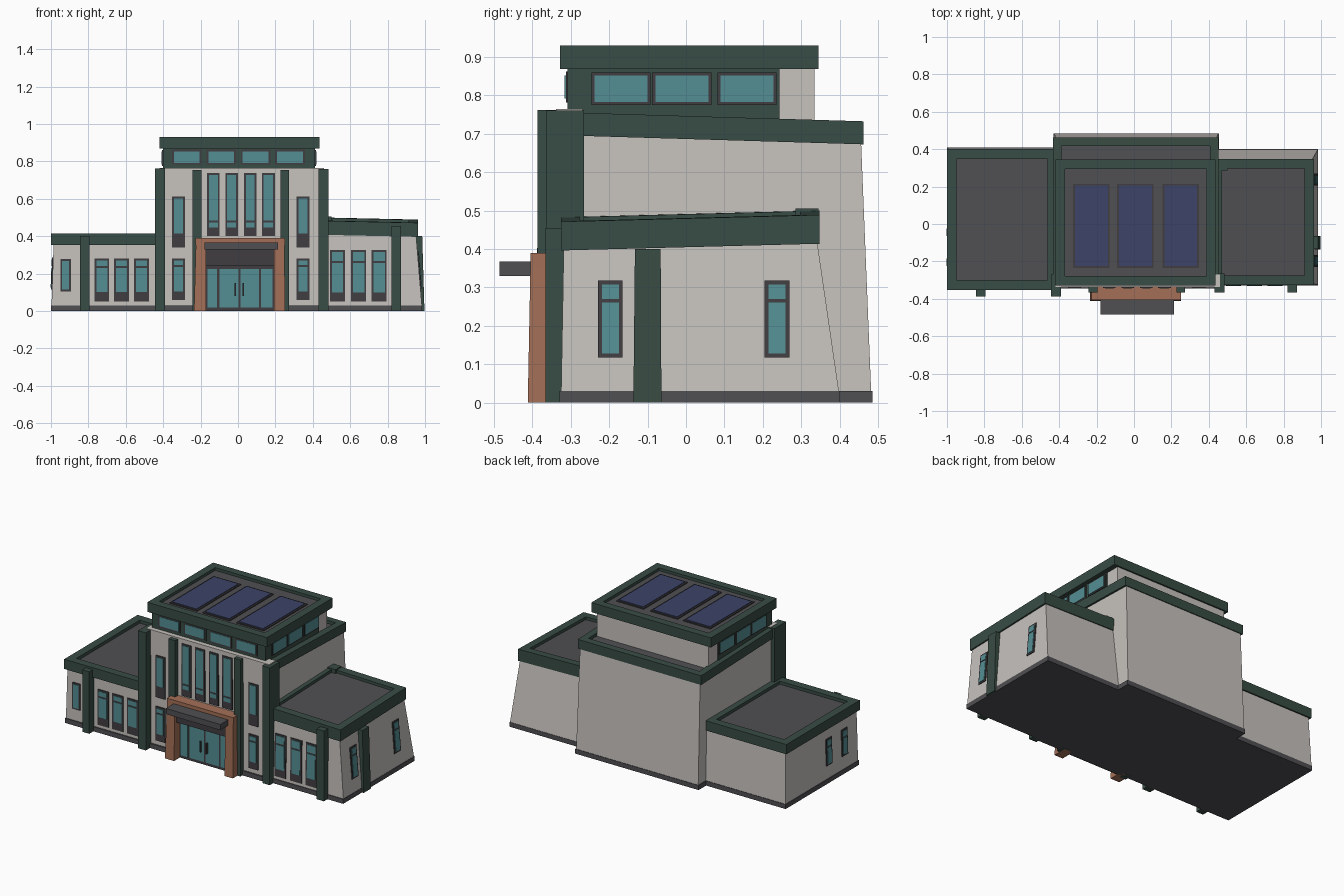
import bpy, bmesh

if "Cube" in bpy.data.objects:
    bpy.data.objects.remove(bpy.data.objects["Cube"])


def mat(name, r, g, b):
    m = bpy.data.materials.new(name)
    m.diffuse_color = (r, g, b, 1)
    m.use_nodes = True
    m.node_tree.nodes["Principled BSDF"].inputs["Base Color"].default_value = m.diffuse_color
    return m


WALL = mat("warm_white_wall", .57, .54, .515)
GREEN = mat("dark_green_trim", .040, .072, .058)
GLASS = mat("teal_glass", .090, .275, .295)
GREY = mat("roof_grey", .080, .077, .084)
DARK = mat("dark_frame", .052, .048, .053)
COPPER = mat("copper_portal", .37, .16, .095)
NAVY = mat("solar_navy", .045, .056, .135)


def obj(name, verts, faces, m):
    me = bpy.data.meshes.new(name)
    me.from_pydata(verts, [], faces)
    bm = bmesh.new()
    bm.from_mesh(me)
    bmesh.ops.recalc_face_normals(bm, faces=bm.faces)
    bm.to_mesh(me)
    bm.free()
    me.materials.append(m)
    o = bpy.data.objects.new(name, me)
    bpy.context.collection.objects.link(o)
    return o


def rect(x0, x1, y0, y1):
    return [(x0, y0), (x1, y0), (x1, y1), (x0, y1)]


HEX = [(0, 1, 2, 3), (4, 5, 6, 7)] + [(i, (i + 1) % 4, (i + 1) % 4 + 4, i + 4) for i in range(4)]


def taper(name, base, top, z0, z1, m):
    """Box whose footprint changes from base to top."""
    return obj(name, [(*p, z0) for p in rect(*base)] + [(*p, z1) for p in rect(*top)], HEX, m)


def box(name, x0, x1, y0, y1, z0, z1, m):
    return taper(name, (x0, x1, y0, y1), (x0, x1, y0, y1), z0, z1, m)


def ring(name, x0, x1, y0, y1, z0, z1, w, m, sx=0, sy=0):
    """Parapet frame; sx and sy tilt it along x and y."""
    v = []
    for d in (0, w):
        for z in (z0, z1):
            for x, y in rect(x0 + d, x1 - d, y0 + d, y1 - d):
                v.append((x, y, z + sx * (x - x0) + sy * (y - y0)))
    f = []
    for i in range(4):
        j = (i + 1) % 4
        f += [(i, j, j + 4, i + 4), (i + 4, j + 4, j + 12, i + 12),
              (i + 12, j + 12, j + 8, i + 8), (i + 8, j + 8, j, i)]
    return obj(name, v, f, m)


def sheet(name, x0, x1, y0, y1, z, m, sx=0, sy=0):
    """Thin roof deck, tilted like its parapet."""
    c = rect(x0, x1, y0, y1)
    v = [(x, y, z + h + sx * (x - x0) + sy * (y - y0)) for h in (-.03, 0) for x, y in c]
    return obj(name, v, HEX, m)


def plate(name, side, a0, a1, z0, z1, depth, t, m, slope=0):
    """Thin plate on a wall: side is front, left or right."""
    v = []
    for d in (-.004, t):
        for a, z in rect(a0, a1, z0, z1):
            p = depth + slope * z + d
            v.append({"front": (a, -p, z), "right": (p, a, z), "left": (-p, a, z)}[side])
    return obj(name, v, HEX, m)


def window(name, side, a0, a1, z0, z1, depth, sill=0, bar=None, slope=0, fr=.010):
    plate(name + "_frame", side, a0, a1, z0, z1, depth, .005, DARK, slope)
    cuts = [z0 + max(sill, fr)] + ([bar - .005, bar + .005] if bar else []) + [z1 - fr]
    for i in range(0, len(cuts), 2):
        plate(name + "_glass", side, a0 + fr, a1 - fr, cuts[i], cuts[i + 1], depth, .008, GLASS, slope)


# Plinths
box("main_plinth", -.43, .455, -.345, .485, 0, .03, GREY)
box("left_plinth", -1, -.42, -.345, .408, 0, .03, GREY)
box("right_plinth", .44, .985, -.33, .40, 0, .03, GREY)

# Wall blocks, leaning in slightly toward the top
taper("main_walls", (-.425, .45, -.335, .482), (-.42, .44, -.335, .455), .03, .70, WALL)
box("front_wall", -.42, .46, -.338, -.27, .60, .765, WALL)
taper("left_wing_walls", (-.997, -.40, -.338, .405), (-.985, -.40, -.338, .39), .03, .38, WALL)
taper("right_wing_walls", (.42, .983, -.325, .398), (.42, .95, -.318, .34), .03, .43, WALL)

# Wing roofs and parapets
ring("left_parapet", -1, -.41, -.352, .40, .352, .415, .052, GREEN)
sheet("left_roof", -.97, -.41, -.32, .37, .395, GREY)
ring("right_parapet", .42, .962, -.326, .347, .408, .483, .05, GREEN, -.022, .026)
sheet("right_roof", .43, .94, -.30, .32, .465, GREY, -.022, .026)
box("right_parapet_corner", .43, .50, .285, .345, .45, .505, GREEN)

# Main lower roof
ring("main_parapet", -.432, .452, -.29, .462, .695, .755, .045, GREEN, 0, -.03)
sheet("main_roof", -.41, .43, -.27, .44, .735, GREY, 0, -.03)

# Clerestory storey
box("clerestory_walls", -.395, .405, -.28, .335, .70, .88, WALL)
box("clerestory_band", -.40, .412, -.308, .243, .72, .88, GREEN)
for i in range(4):
    x = -.345 + i * .184
    window("clerestory_front_window", "front", x - .008, x + .17 - .02, .782, .862, .308)
for side, d in (("right", .412), ("left", .40)):
    for y in (-.24, -.082, .088):
        window("clerestory_side_window", side, y - .006, y + .148, .775, .86, d, 0, None, 0, .008)

# Upper roof with solar panels
ring("upper_parapet", -.42, .437, -.328, .345, .868, .93, .05, GREEN)
sheet("upper_roof", -.40, .42, -.30, .32, .912, GREY)
for x in (-.325, -.09, .153):
    box("solar_frame", x, x + .195, -.235, .215, .905, .918, DARK)
    box("solar_panel", x + .01, x + .185, -.225, .205, .91, .922, NAVY)

# Pilasters
box("pilaster_outer_left", -.445, -.39, -.387, -.27, 0, .762, GREEN)
box("pilaster_outer_right", .43, .483, -.365, -.265, 0, .76, GREEN)
box("pilaster_inner_left", -.243, -.195, -.365, -.31, 0, .755, GREEN)
box("pilaster_inner_right", .226, .273, -.365, -.31, 0, .755, GREEN)
box("pilaster_left_wing", -.845, -.795, -.388, -.33, 0, .402, GREEN)
box("pilaster_right_wing", .82, .872, -.366, -.31, 0, .455, GREEN)
taper("pilaster_right_end", (.94, .997, -.137, -.064), (.94, .985, -.133, -.066), 0, .40, GREEN)

# Entrance portal and canopy
taper("portal_post_left", (-.235, -.17, -.412, -.32), (-.225, -.17, -.405, -.32), 0, .36, COPPER)
taper("portal_post_right", (.192, .252, -.412, -.32), (.192, .248, -.405, -.32), 0, .36, COPPER)
box("portal_beam", -.227, .25, -.405, -.32, .352, .39, COPPER)
box("canopy", -.178, .213, -.485, -.34, .33, .367, GREY)
box("portal_fascia", -.17, .192, -.385, -.33, .24, .335, DARK)
box("portal_soffit", -.17, .192, -.365, -.33, .29, .36, COPPER)
plate("door_frame", "front", -.17, .192, .0, .24, .346, .006, DARK)
for a, b in ((-.163, -.112), (-.100, .004), (.014, .112), (.124, .184)):
    plate("door_glass", "front", a, b, .018, .225, .346, .009, GLASS)
for x in (-.016, .028):
    box("door_handle", x - .004, x + .004, -.366, -.345, .08, .15, DARK)

# Front windows of the main block
for x0, x1 in ((-.165, -.098), (-.068, 0), (.033, .098), (.127, .197)):
    window("tall_window", "front", x0, x1, .40, .737, .338, .045, .478)
for x0 in (-.352, .314):
    window("upper_side_window", "front", x0, x0 + .068, .34, .612, .338, .075)
    window("lower_side_window", "front", x0, x0 + .068, .06, .28, .338, .045, .24)

# Wing front windows
window("left_small_window", "front", -.95, -.893, .105, .277, .338)
for x in (-.767, -.662, -.555):
    window("left_wing_window", "front", x, x + .078, .05, .28, .338, .052, .235)
for x in (.492, .605, .715):
    window("right_wing_window", "front", x, x + .08, .05, .325, .326, .05, .262, -.017)

# Wing end windows
for y in (-.229, .205):
    window("right_end_window", "right", y, y + .064, .118, .318, .9855, 0, .265, -.0825)
for y in (-.235, -.075):
    window("left_end_window", "left", y, y + .06, .115, .285, .998, 0, .235, -.034)
